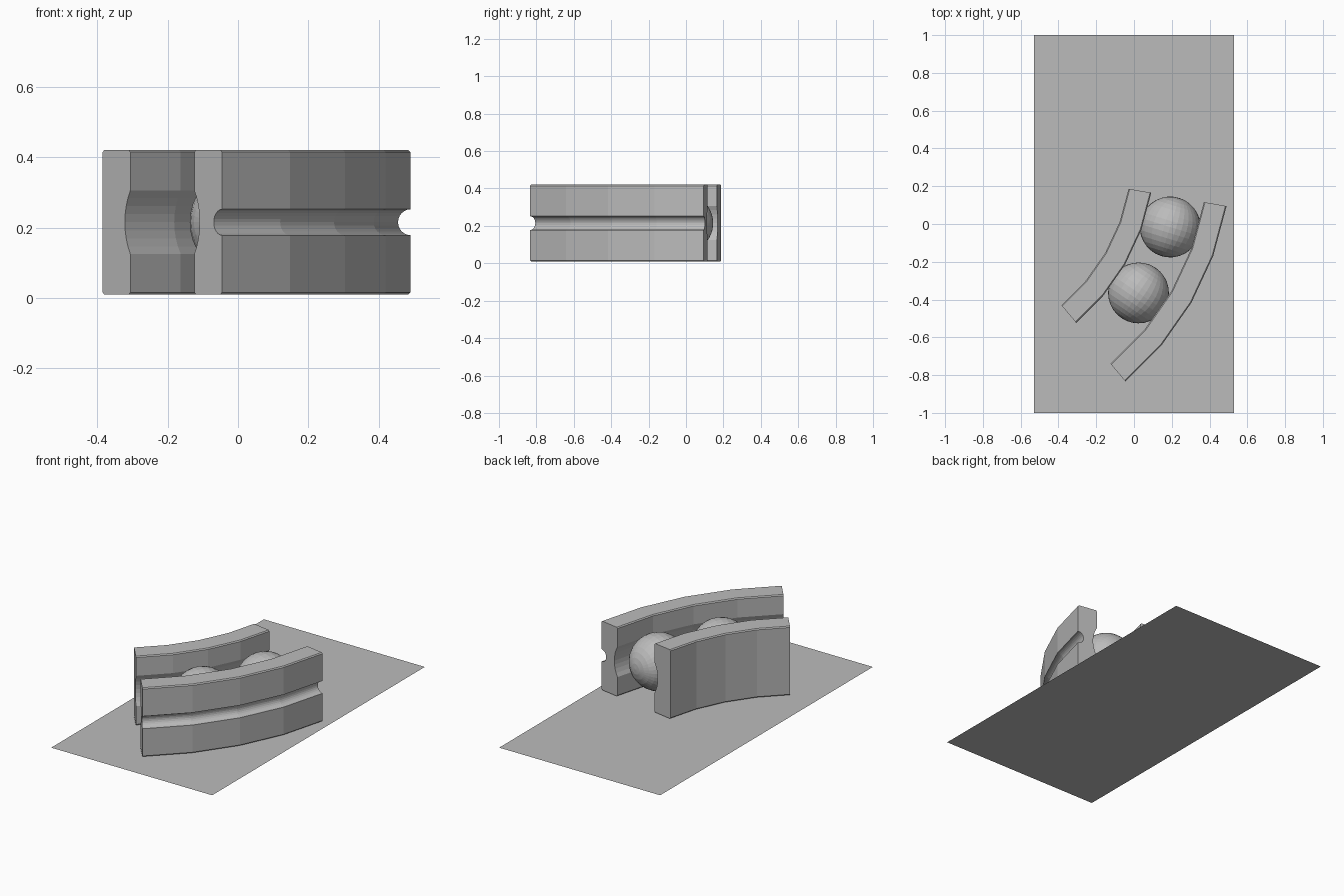
import bpy, bmesh, math
from mathutils import Vector

if "Cube" in bpy.data.objects:
    bpy.data.objects.remove(bpy.data.objects["Cube"])

CX, CY = -1.053, 0.367      # centre of the bearing arc
ZC = 0.215                  # mid height of the rings
Z0, Z1 = 0.01, 0.42
CH = 0.006                  # edge chamfer
ANGLES = [math.radians(a) for a in (-10, -20, -30, -40, -50)]

steel = bpy.data.materials.new("steel_grey")
steel.diffuse_color = (0.5, 0.5, 0.5, 1)
steel.use_nodes = True
steel.node_tree.nodes["Principled BSDF"].inputs["Base Color"].default_value = steel.diffuse_color


def add_mesh(name, bm):
    bmesh.ops.recalc_face_normals(bm, faces=bm.faces)
    me = bpy.data.meshes.new(name)
    bm.to_mesh(me)
    bm.free()
    me.materials.append(steel)
    ob = bpy.data.objects.new(name, me)
    bpy.context.collection.objects.link(ob)
    return ob


def groove(face_r, half, depth, side, n):
    """Arc cut into a vertical face, listed upward; side is the cut direction."""
    rad = (half * half + depth * depth) / (2 * depth)
    t = math.asin(min(1, half / rad))
    c = face_r + side * (depth - rad)
    return [(c + side * rad * math.cos(a), ZC + rad * math.sin(a))
            for a in (-t + 2 * t * i / n for i in range(n + 1))]


def race_segment(name, r0, r1, inner_cut, outer_cut):
    """Sweep the ring section through the arc angles and cap both ends."""
    profile = [(r0 + CH, Z0), (r1 - CH, Z0), (r1, Z0 + CH)] + outer_cut
    profile += [(r1, Z1 - CH), (r1 - CH, Z1), (r0 + CH, Z1), (r0, Z1 - CH)]
    profile += inner_cut[::-1] + [(r0, Z0 + CH)]
    bm = bmesh.new()
    rings = [[bm.verts.new((CX + r * math.cos(a), CY + r * math.sin(a), z))
              for r, z in profile] for a in ANGLES]
    n = len(profile)
    for a, b in zip(rings, rings[1:]):
        for i in range(n):
            j = (i + 1) % n
            bm.faces.new((a[i], a[j], b[j], b[i]))
    bm.faces.new(rings[0])
    bm.faces.new(rings[-1])
    return add_mesh(name, bm)


# Inner ring: ball track on its outer face
race_segment("inner_race", 1.04, 1.162, [],
             groove(1.162, 0.09, 0.024, -1, 8))

# Outer ring: ball track inside, round retaining groove outside
race_segment("outer_race", 1.445, 1.567,
             groove(1.445, 0.09, 0.024, 1, 8),
             groove(1.567, 0.037, 0.036, -1, 12))

# Balls running between the two tracks
for i, ang in enumerate((-17.1, -34.2)):
    a = math.radians(ang)
    bm = bmesh.new()
    bmesh.ops.create_uvsphere(bm, u_segments=32, v_segments=16, radius=0.161)
    ball = add_mesh(f"ball_{i + 1}", bm)
    ball.location = (CX + 1.302 * math.cos(a), CY + 1.302 * math.sin(a), ZC)
    ball.rotation_euler = (math.pi / 2, 0, a)   # poles along the track

# Flat base sheet
bm = bmesh.new()
bm.faces.new([bm.verts.new(Vector((x, y, 0)))
              for x, y in ((-0.53, -1), (0.53, -1), (0.53, 1), (-0.53, 1))])
add_mesh("base_sheet", bm)
